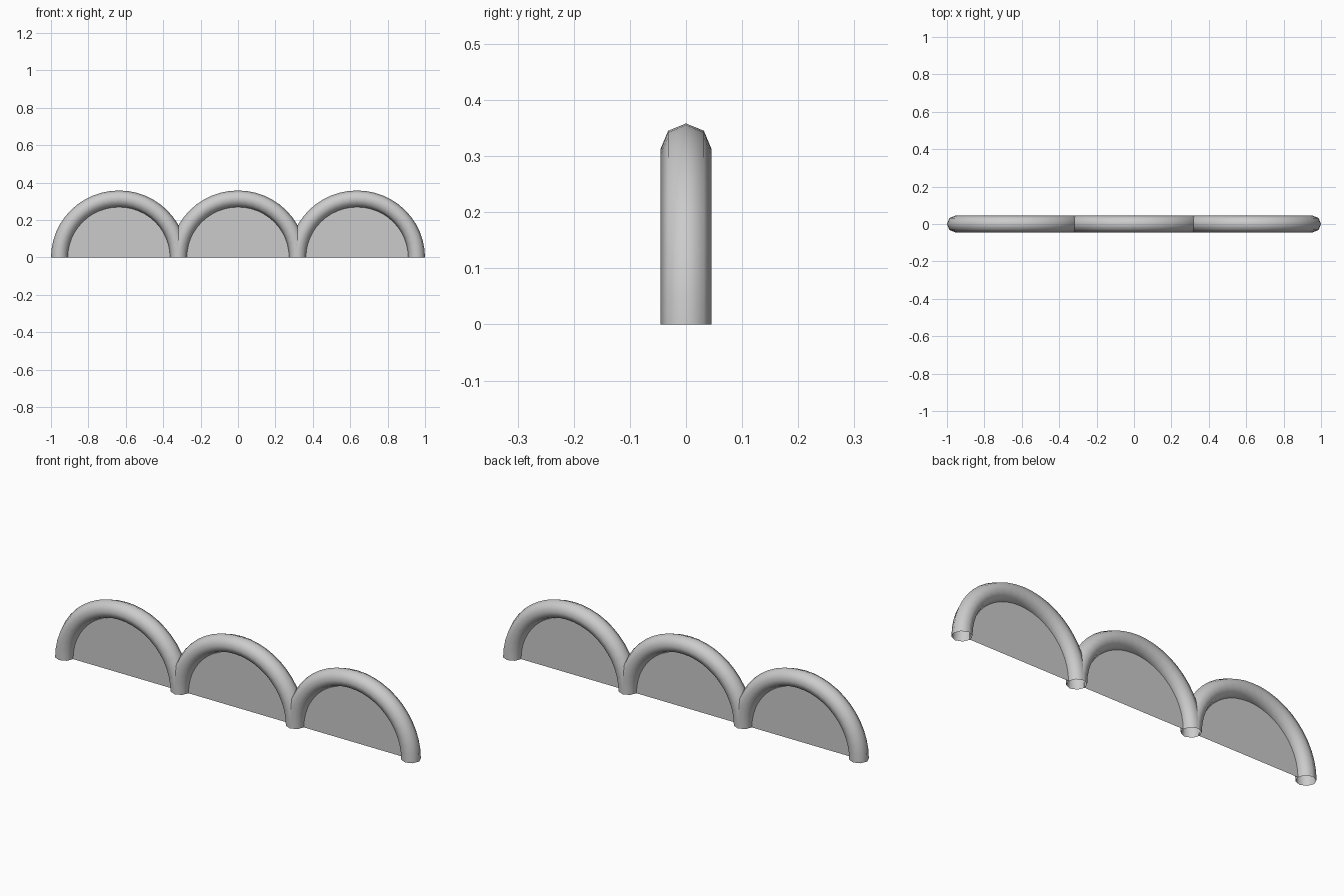
import bpy, bmesh, math

if "Cube" in bpy.data.objects:
    bpy.data.objects.remove(bpy.data.objects["Cube"])

R = 0.3183      # arch centreline radius
T = 0.045       # tube radius
H = 0.986       # slight flattening of the arch height
SEG, SIDES = 24, 8


def finish(name, bm, smooth=False):
    me = bpy.data.meshes.new(name)
    bm.normal_update()
    bm.to_mesh(me)
    bm.free()
    ob = bpy.data.objects.new(name, me)
    bpy.context.collection.objects.link(ob)
    for p in me.polygons:
        p.use_smooth = smooth
    return ob


def arch(name, cx):
    # half ring tube with open feet
    bm = bmesh.new()
    rings = []
    for i in range(SEG + 1):
        a = math.pi * i / SEG
        ring = []
        for j in range(SIDES):
            b = 2 * math.pi * j / SIDES
            r = R + T * math.cos(b)
            ring.append(bm.verts.new((cx + r * math.cos(a), T * math.sin(b),
                                      H * r * math.sin(a))))
        rings.append(ring)
    for p, q in zip(rings, rings[1:]):
        for j in range(SIDES):
            k = (j + 1) % SIDES
            bm.faces.new((p[j], q[j], q[k], p[k]))
    bmesh.ops.recalc_face_normals(bm, faces=bm.faces)
    return finish(name, bm, True)


def panel(name, cx):
    # thin half-disc infill
    bm = bmesh.new()
    r = R - T * 0.9
    bm.faces.new([bm.verts.new((cx + r * math.cos(math.pi * i / SEG), 0,
                                H * r * math.sin(math.pi * i / SEG)))
                  for i in range(SEG, -1, -1)])
    return finish(name, bm)


for side, n in (("left", -1), ("middle", 0), ("right", 1)):
    arch(side + "_arch", n * 2 * R)
    panel(side + "_panel", n * 2 * R)
